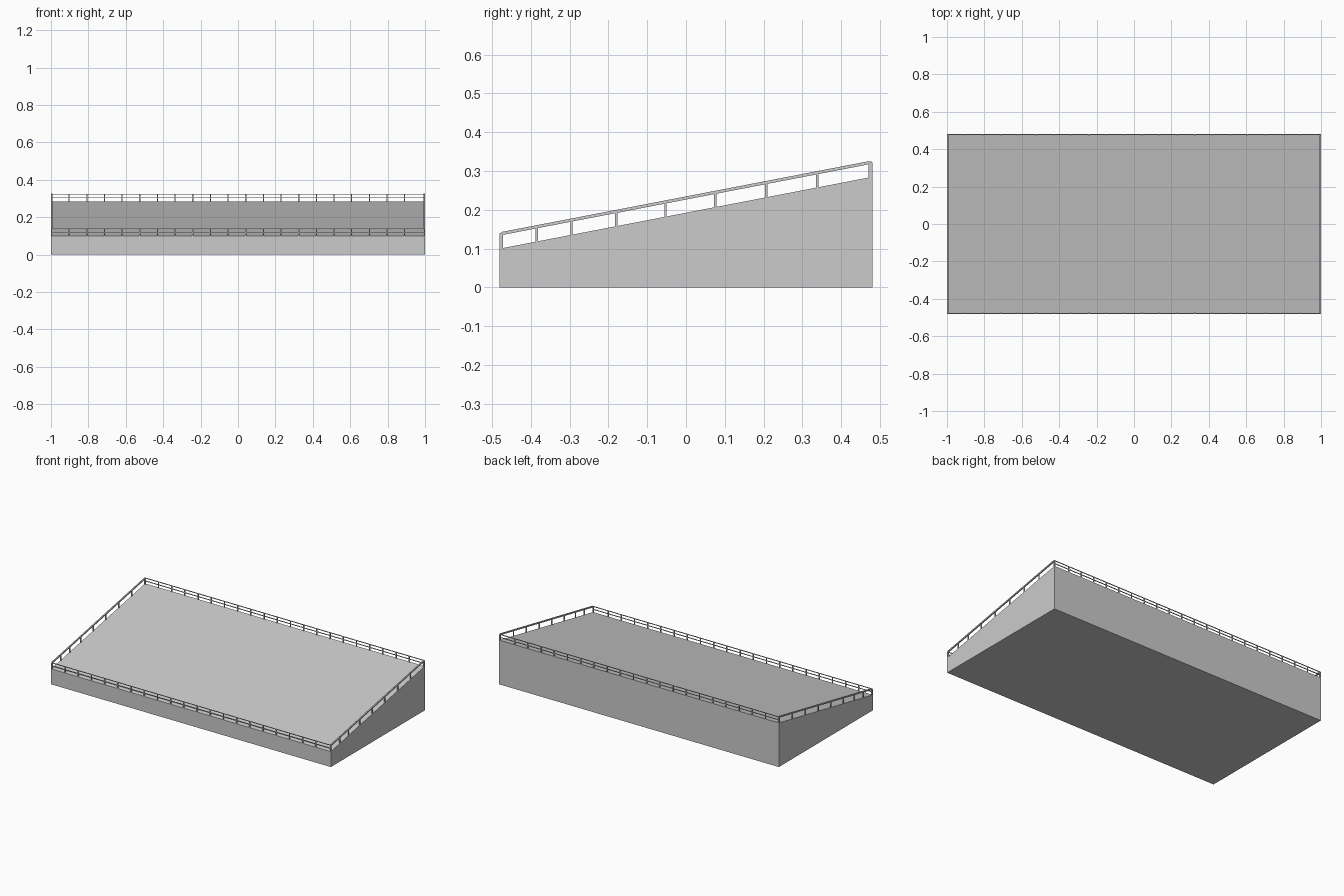
import bpy
import bmesh
from mathutils import Vector

cube = bpy.data.objects.get("Cube")
if cube:
    bpy.data.objects.remove(cube, do_unlink=True)

HALF_X, HALF_Y = 1.0, 0.48
FRONT_Z, BACK_Z = 0.10, 0.285
RAIL_H = 0.038
POST, RAIL, SIDE_RAIL = 0.006, 0.004, 0.008

grey = bpy.data.materials.new("light grey")
grey.use_nodes = True
grey.diffuse_color = (0.6, 0.6, 0.6, 1)
grey.node_tree.nodes["Principled BSDF"].inputs["Base Color"].default_value = (0.6, 0.6, 0.6, 1)


def deck_z(y):
    return FRONT_Z + (BACK_Z - FRONT_Z) * (y + HALF_Y) / (2 * HALF_Y)


def finish(name, bm):
    bmesh.ops.recalc_face_normals(bm, faces=bm.faces)
    mesh = bpy.data.meshes.new(name)
    bm.to_mesh(mesh)
    bm.free()
    mesh.materials.append(grey)
    ob = bpy.data.objects.new(name, mesh)
    bpy.context.collection.objects.link(ob)


def bar(bm, a, b, size):
    """Square bar between two points."""
    a, b = Vector(a), Vector(b)
    d = (b - a).normalized()
    side = d.cross(Vector((0, 0, 1)))
    side = side.normalized() if side.length > 0.01 else Vector((1, 0, 0))
    up = side.cross(d)
    h = size / 2
    rings = [[bm.verts.new(p + side * h * s + up * h * t)
              for s, t in ((-1, -1), (1, -1), (1, 1), (-1, 1))] for p in (a, b)]
    for r in rings:
        bm.faces.new(r)
    for i in range(4):
        j = (i + 1) % 4
        bm.faces.new((rings[0][i], rings[0][j], rings[1][j], rings[1][i]))


# Sloped solid platform
bm = bmesh.new()
profile = [(-HALF_Y, 0), (HALF_Y, 0), (HALF_Y, BACK_Z), (-HALF_Y, FRONT_Z)]
base = bm.faces.new([bm.verts.new((-HALF_X, y, z)) for y, z in profile])
ext = bmesh.ops.extrude_face_region(bm, geom=[base])
moved = [g for g in ext["geom"] if isinstance(g, bmesh.types.BMVert)]
bmesh.ops.translate(bm, verts=moved, vec=(2 * HALF_X, 0, 0))
finish("sloped_platform", bm)

EX, EY = HALF_X - POST / 2, HALF_Y - POST / 2

# Front and back railings: regular posts plus an end post, with two rails
POST_X = [-EX + 0.0944 * i for i in range(21)] + [EX]
for name, y in (("front_railing", -EY), ("back_railing", EY)):
    bm = bmesh.new()
    z = deck_z(y)
    for h in (RAIL_H / 2, RAIL_H):
        bar(bm, (-HALF_X, y, z + h), (HALF_X, y, z + h), RAIL)
    for x in POST_X:
        bar(bm, (x, y, z - POST), (x, y, z + RAIL_H), POST)
    finish(name, bm)

# Side railings: one sloped handrail on upright posts
POST_Y = (-0.475, -0.385, -0.295, -0.18, -0.053, 0.075, 0.207, 0.338, 0.473)
for name, x in (("left_railing", EX), ("right_railing", -EX)):
    bm = bmesh.new()
    ends = [(x, y, deck_z(y) + RAIL_H) for y in (POST_Y[0], POST_Y[-1])]
    bar(bm, *ends, SIDE_RAIL)
    for y in POST_Y:
        bar(bm, (x, y, deck_z(y) - POST), (x, y, deck_z(y) + RAIL_H), POST)
    finish(name, bm)
